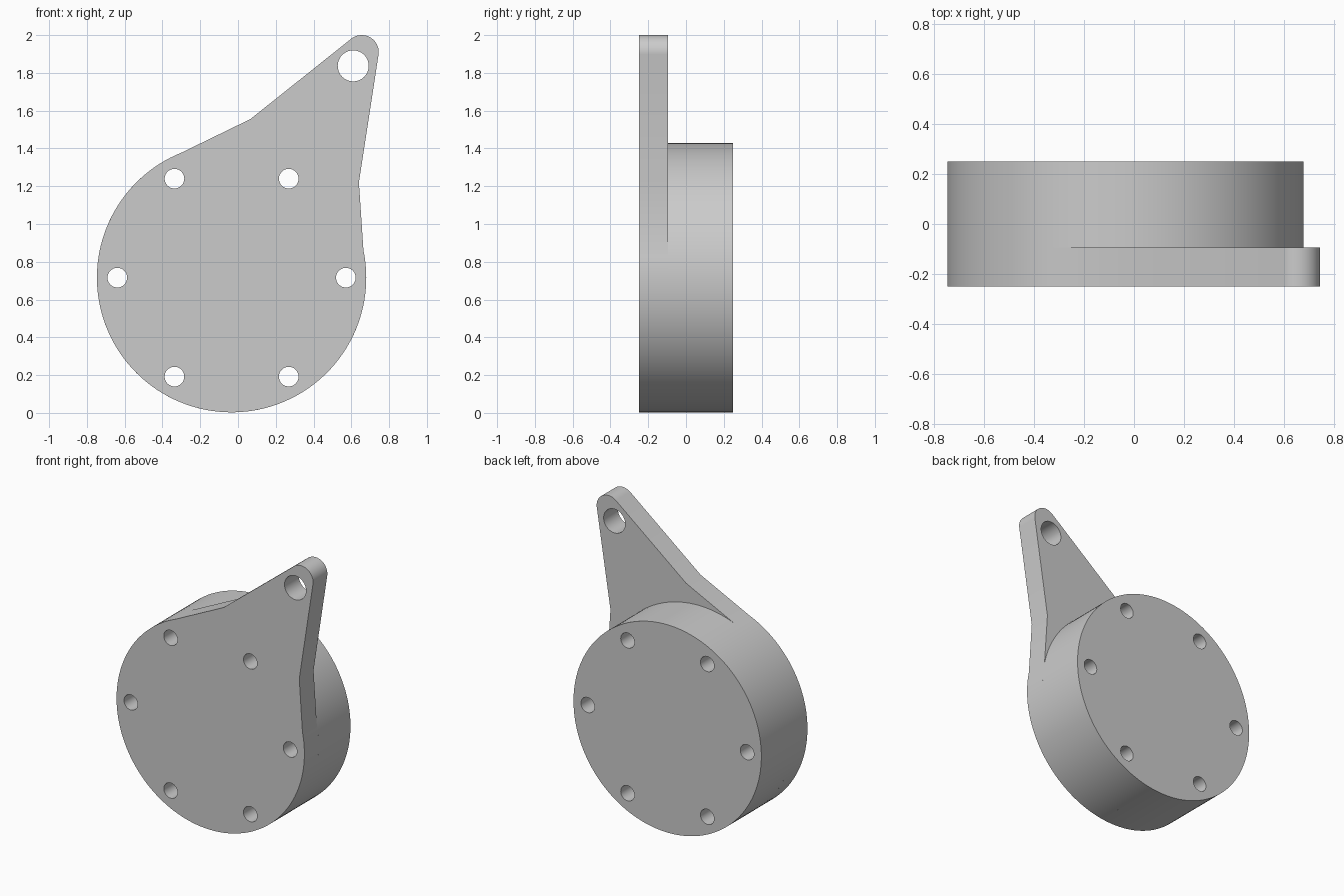
import bpy, bmesh, math
from mathutils import Matrix

cube = bpy.data.objects.get("Cube")
if cube:
    bpy.data.objects.remove(cube, do_unlink=True)

CX, CZ, R = -0.034, 0.716, 0.713      # round body
BOLT_R, HOLE_R = 0.605, 0.052         # bolt circle
Y_FRONT, Y_STEP, Y_BACK = -0.25, -0.095, 0.25

grey = bpy.data.materials.new("plain_grey")
grey.use_nodes = True
colour = (0.6, 0.6, 0.6, 1)
grey.diffuse_color = colour
grey.node_tree.nodes["Principled BSDF"].inputs["Base Color"].default_value = colour


def arc(cx, cz, r, start, end, n):
    """Points along an arc, angles in degrees."""
    angles = [math.radians(start + (end - start) * i / n) for i in range(n + 1)]
    return [(cx + r * math.cos(a), cz + r * math.sin(a)) for a in angles]


def circle(cx, cz, r, n):
    return arc(cx, cz, r, 0, 360, n)[:-1]


def slab(name, loops, y0, y1):
    """Extrude an outline with holes from y0 to y1."""
    curve = bpy.data.curves.new(name + "_profile", 'CURVE')
    curve.dimensions = '2D'
    curve.fill_mode = 'BOTH'
    curve.extrude = (y1 - y0) / 2
    for loop in loops:
        spline = curve.splines.new('POLY')
        spline.points.add(len(loop) - 1)
        for point, (x, z) in zip(spline.points, loop):
            point.co = (x, z, 0, 1)
        spline.use_cyclic_u = True
    helper = bpy.data.objects.new(name + "_profile", curve)
    bpy.context.collection.objects.link(helper)
    bpy.context.view_layer.update()
    mesh = bpy.data.meshes.new_from_object(helper)
    bpy.data.objects.remove(helper, do_unlink=True)

    # Weld caps to walls and stand the slab upright
    bm = bmesh.new()
    bm.from_mesh(mesh)
    bmesh.ops.remove_doubles(bm, verts=bm.verts, dist=0.0001)
    bm.transform(Matrix.Translation((0, (y0 + y1) / 2, 0)) @ Matrix.Rotation(math.pi / 2, 4, 'X'))
    bmesh.ops.recalc_face_normals(bm, faces=bm.faces)
    bm.to_mesh(mesh)
    bm.free()
    mesh.name = name
    mesh.materials.clear()
    mesh.materials.append(grey)
    obj = bpy.data.objects.new(name, mesh)
    bpy.context.collection.objects.link(obj)
    bpy.ops.object.select_all(action='DESELECT')
    obj.select_set(True)
    bpy.context.view_layer.objects.active = obj
    bpy.ops.object.shade_smooth_by_angle(angle=math.radians(20))
    return obj


# Six bolt holes shared by both parts
bolts = [circle(CX + BOLT_R * math.cos(k * math.pi / 3),
                CZ + BOLT_R * math.sin(k * math.pi / 3), HOLE_R, 32) for k in range(6)]

# Front plate: round body running into a pointed arm with a rounded tip
outline = arc(CX, CZ, R, 111.8, 371.7, 96)
outline += [(0.64, 1.22)]
outline += arc(0.655, 1.91, 0.09, -8.7, 128.8, 20)
outline += [(0.065, 1.555)]
arm_hole = circle(0.61, 1.837, 0.082, 40)
slab("arm_plate", [outline, arm_hole] + bolts, Y_FRONT, Y_STEP)

# Thick round housing behind the plate
slab("round_housing", [circle(CX, CZ, R, 128)] + bolts, Y_STEP, Y_BACK)
